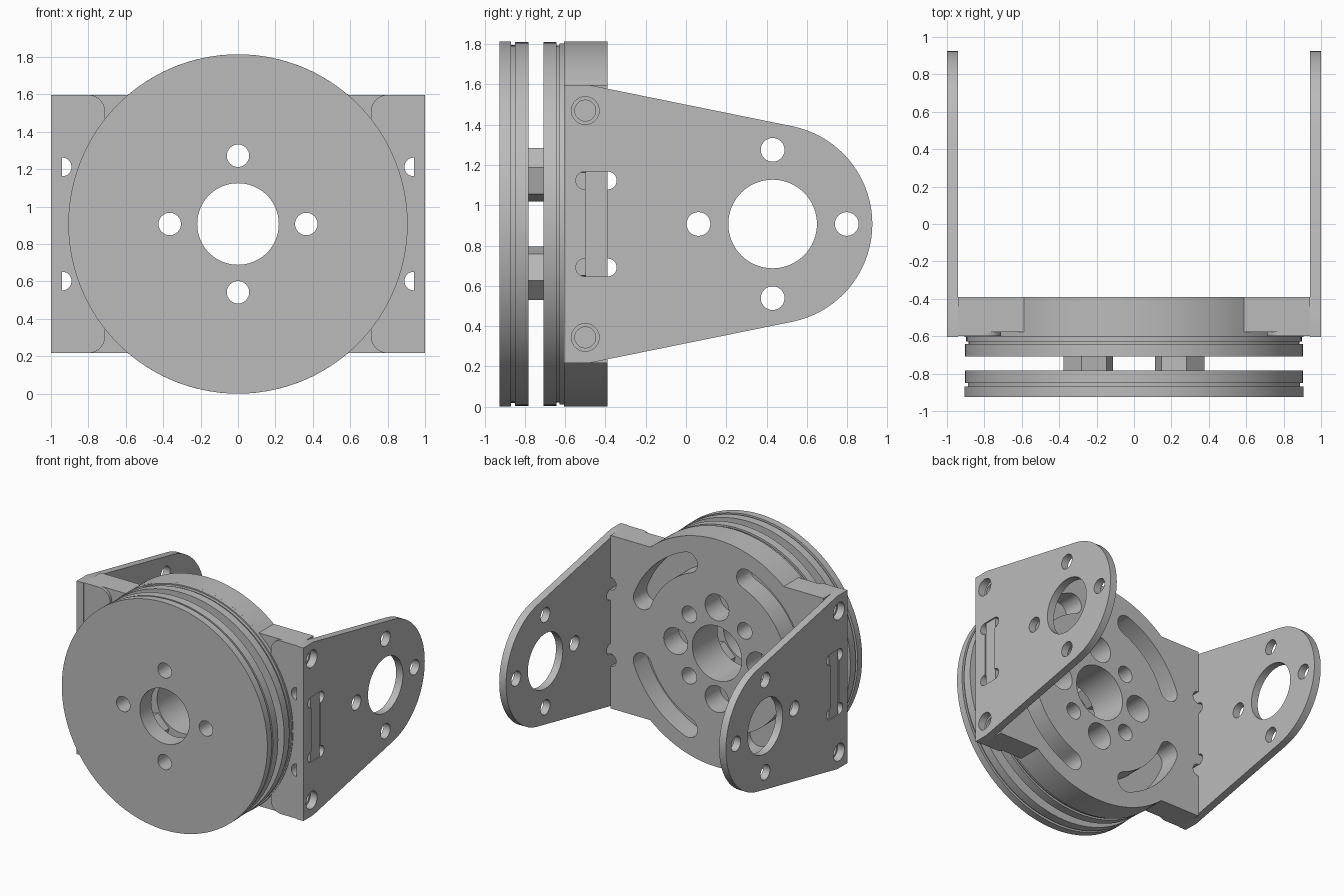
import bpy, bmesh
from math import sin, cos, pi, radians, atan2, acos, hypot
from mathutils import Vector

C = 0.907            # height of the disc axis, also the disc radius
HALF = 0.69          # half height of the bracket
INNER = 0.94         # inner face of the side plates
BACK = -0.39         # back face of the base plate

if "Cube" in bpy.data.objects:
    bpy.data.objects.remove(bpy.data.objects["Cube"], do_unlink=True)

grey = bpy.data.materials.new("light grey")
grey.use_nodes = True
grey.diffuse_color = (0.5, 0.5, 0.5, 1)
grey.node_tree.nodes["Principled BSDF"].inputs["Base Color"].default_value = (0.5, 0.5, 0.5, 1)


def add_object(name, bm):
    bmesh.ops.recalc_face_normals(bm, faces=bm.faces)
    mesh = bpy.data.meshes.new(name)
    bm.to_mesh(mesh)
    bm.free()
    mesh.materials.append(grey)
    obj = bpy.data.objects.new(name, mesh)
    bpy.context.collection.objects.link(obj)
    return obj


def arc(cx, cy, r, start, end, n):
    """Points on an arc, angles in radians."""
    return [(cx + r * cos(start + (end - start) * i / n),
             cy + r * sin(start + (end - start) * i / n)) for i in range(n + 1)]


def circle(cx, cy, r, n=32):
    return arc(cx, cy, r, 0, 2 * pi, n)[:-1]


def prism(name, pts, axis, a, b):
    """Extrude an outline along y (points are x, z) or x (points are y, z); z is from the disc axis."""
    bm = bmesh.new()
    place = (lambda u, v: (u, a, v + C)) if axis == "y" else (lambda u, v: (a, u, v + C))
    face = bm.faces.new([bm.verts.new(place(u, v)) for u, v in pts])
    new = bmesh.ops.extrude_face_region(bm, geom=[face])["geom"]
    shift = Vector((0, b - a, 0)) if axis == "y" else Vector((b - a, 0, 0))
    bmesh.ops.translate(bm, vec=shift, verts=[g for g in new if isinstance(g, bmesh.types.BMVert)])
    return add_object(name, bm)


def lathe(name, profile, n=96):
    """Turn a closed (radius, y) profile round the disc axis."""
    bm = bmesh.new()
    rings = [[bm.verts.new((r * cos(2 * pi * i / n), y, C + r * sin(2 * pi * i / n)))
              for i in range(n)] for r, y in profile]
    for k, ring in enumerate(rings):
        nxt = rings[(k + 1) % len(rings)]
        for i in range(n):
            j = (i + 1) % n
            bm.faces.new((ring[i], ring[j], nxt[j], nxt[i]))
    return add_object(name, bm)


def combine(obj, others, operation="DIFFERENCE"):
    """Apply booleans and remove the helpers."""
    for other in others:
        mod = obj.modifiers.new("cut", "BOOLEAN")
        mod.operation, mod.solver, mod.object = operation, "EXACT", other
    bpy.context.view_layer.update()
    result = bpy.data.meshes.new_from_object(obj.evaluated_get(bpy.context.evaluated_depsgraph_get()))
    obj.modifiers.clear()
    obj.data = result
    for other in others:
        bpy.data.objects.remove(other, do_unlink=True)


def rect(u0, u1, v0, v1):
    return [(u0, v0), (u1, v0), (u1, v1), (u0, v1)]


def ring_holes(cx, dist, r, axis, a, b, turn=0.0):
    """Four hole cutters set round a centre."""
    return [prism("cutter", circle(cx + dist * cos(turn + k * pi / 2), dist * sin(turn + k * pi / 2), r),
                  axis, a, b) for k in range(4)]


parts = []
BORE = 0.218
BOLT = 0.346

# Front disc with a groove round its rim
front_disc = lathe("front_disc", [(BORE, -0.925), (C, -0.925), (C, -0.868), (0.888, -0.868),
                                  (0.888, -0.85), (C - 0.004, -0.85), (C - 0.004, -0.782), (BORE, -0.782)])
combine(front_disc, ring_holes(0, 0.365, 0.06, "y", -1, -0.7))
parts.append(front_disc)

# Rear disc, seated on the base plate
rear_disc = lathe("rear_disc", [(BORE, -0.708), (C - 0.004, -0.708), (C - 0.004, -0.642), (0.886, -0.642),
                                (0.886, -0.628), (0.897, -0.628), (0.897, -0.605), (C, -0.605),
                                (C, -0.578), (BORE, -0.578)])
combine(rear_disc, ring_holes(0, 0.365, 0.06, "y", -0.8, -0.5)
        + ring_holes(0, BOLT, 0.065, "y", -0.8, -0.5, pi / 4))
parts.append(rear_disc)

# Hexagonal spacers between the discs, a flat side facing the axis
for k in range(4):
    ang = pi / 4 + k * pi / 2
    cx, cz = BOLT * cos(ang), BOLT * sin(ang)
    spacer = prism("spacer_%d" % (k + 1), arc(cx, cz, 0.137, ang + pi / 6, ang + pi / 6 + 5 * pi / 3, 5),
                   "y", -0.782, -0.708)
    combine(spacer, [prism("cutter", circle(cx, cz, 0.065), "y", -0.9, -0.6)])
    parts.append(spacer)

# Base plate: a disc joined to a rectangular block
corner = atan2(HALF, (C * C - HALF * HALF) ** 0.5)
outline = (arc(0, 0, C, corner, pi - corner, 40) + [(-INNER, HALF), (-INNER, -HALF)]
           + arc(0, 0, C, pi + corner, 2 * pi - corner, 40) + [(INNER, -HALF), (INNER, HALF)])
base_plate = prism("base_plate", outline, "y", -0.578, BACK)

# Raised rounded pads on the block front and tabs that plug into the side plates
additions = []
for s in (-1, 1):
    r = 0.09
    pad = ([(INNER, -HALF), (INNER, HALF)] + arc(0.71 + r, HALF - r, r, pi / 2, pi, 10)
           + arc(0.71 + r, -HALF + r, r, pi, 1.5 * pi, 10))
    additions.append(prism("pad", [(s * u, v) for u, v in pad], "y", -0.6, -0.565))
    additions.append(prism("tab", rect(-0.5, BACK, -0.26, 0.26), "x", s * 0.9, s * 0.99))
combine(base_plate, additions, "UNION")

# Bore, bolt holes, curved slots, edge reliefs and screw holes
cutters = [prism("cutter", circle(0, 0, BORE, 96), "y", -0.7, -0.3)]
cutters += ring_holes(0, 0.365, 0.105, "y", -0.7, -0.3)
cutters += ring_holes(0, BOLT, 0.065, "y", -0.7, -0.3, pi / 4)
for k in range(4):
    a0, a1 = radians(21 + 90 * k), radians(69 + 90 * k)
    mid, w = 0.705, 0.08
    slot = (arc(0, 0, mid + w, a0, a1, 20)
            + arc(mid * cos(a1), mid * sin(a1), w, a1, a1 + pi, 12)[1:-1]
            + arc(0, 0, mid - w, a1, a0, 20)
            + arc(mid * cos(a0), mid * sin(a0), w, a0 + pi, a0 + 2 * pi, 12)[1:-1])
    cutters.append(prism("cutter", slot, "y", -0.56, -0.3))
for s in (-1, 1):
    for t in (-1, 1):
        cutters.append(prism("cutter", circle(s * INNER, t * 0.305, 0.05), "y", -0.7, -0.3))
        cutters.append(prism("cutter", circle(-0.5, t * 0.563, 0.052), "x", s * 0.75, s * 1.1))
combine(base_plate, cutters)
parts.append(base_plate)

# Side plates: straight at the base, tapering to a round end
PY, PR, KNEE = 0.43, 0.495, -0.48
tangent = atan2(HALF, KNEE - PY) - acos(PR / hypot(KNEE - PY, HALF))
side_outline = ([(-0.605, -HALF), (KNEE, -HALF)] + arc(PY, 0, PR, -tangent, tangent, 48)
                + [(KNEE, HALF), (-0.605, HALF)])
for s, name in ((1, "left_side_plate"), (-1, "right_side_plate")):
    plate = prism(name, side_outline, "x", s * INNER, s)
    a, b = s * 0.8, s * 1.2
    cutters = [prism("cutter", circle(PY, 0, 0.22, 64), "x", a, b),
               prism("cutter", rect(-0.5, BACK, -0.26, 0.26), "x", a, b)]
    cutters += ring_holes(PY, 0.368, 0.059, "x", a, b)
    for t in (-1, 1):
        cutters.append(prism("cutter", circle(-0.5, t * 0.563, 0.069), "x", a, b))
        for y in (-0.503, -0.388):
            cutters.append(prism("cutter", circle(y, t * 0.216, 0.044), "x", a, b))
    combine(plate, cutters)
    parts.append(plate)

# Smooth the round walls, keep the edges sharp
bpy.ops.object.select_all(action="DESELECT")
for obj in parts:
    obj.select_set(True)
bpy.context.view_layer.objects.active = parts[0]
bpy.ops.object.shade_smooth_by_angle(angle=radians(30))
